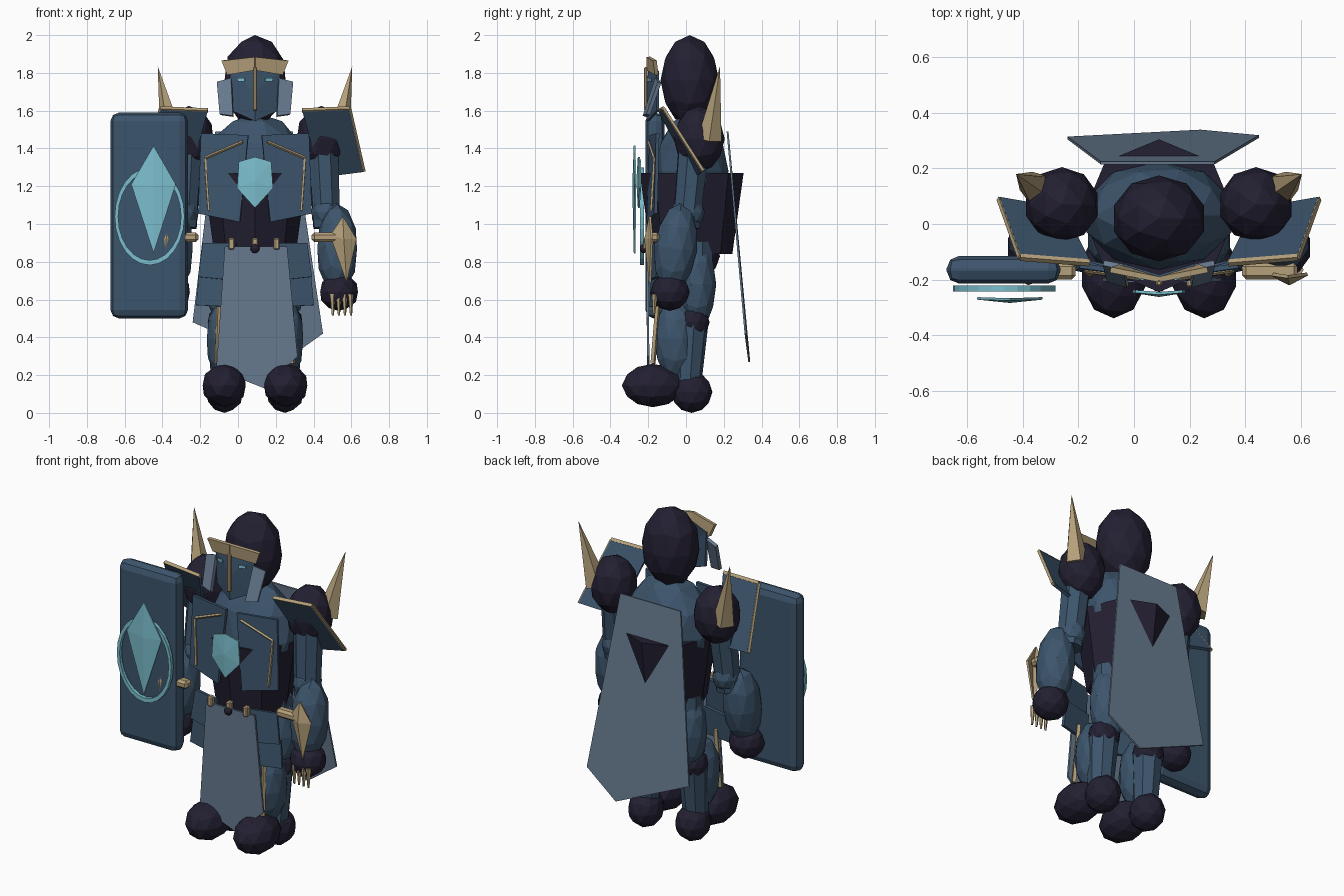
import bpy, bmesh, math
from mathutils import Vector, Matrix

if "Cube" in bpy.data.objects:
    bpy.data.objects.remove(bpy.data.objects["Cube"])

CX = 0.09  # body centre line


def material(name, rgb):
    m = bpy.data.materials.new(name)
    m.diffuse_color = (*rgb, 1)
    m.use_nodes = True
    m.node_tree.nodes["Principled BSDF"].inputs["Base Color"].default_value = m.diffuse_color
    return m


DARK = material("dark_cloth", (0.017, 0.014, 0.032))
BLUE = material("blue_steel", (0.046, 0.090, 0.150))
GREY = material("slate_cloth", (0.135, 0.195, 0.275))
GOLD = material("pale_gold", (0.46, 0.35, 0.195))
CYAN = material("cyan_glow", (0.20, 0.52, 0.62))


def finish(name, bm, mat):
    bmesh.ops.recalc_face_normals(bm, faces=bm.faces)
    me = bpy.data.meshes.new(name)
    bm.to_mesh(me)
    bm.free()
    me.materials.append(mat)
    ob = bpy.data.objects.new(name, me)
    bpy.context.collection.objects.link(ob)
    return ob


def blob(name, c, r, mat, tilt=0):
    """Faceted ellipsoid, optionally tilted about x."""
    bm = bmesh.new()
    bmesh.ops.create_icosphere(bm, subdivisions=2, radius=1)
    M = Matrix.Translation(c) @ Matrix.Rotation(tilt, 4, 'X') @ Matrix.Diagonal((*r, 1))
    bmesh.ops.transform(bm, matrix=M, verts=bm.verts)
    return finish(name, bm, mat)


def rod(name, a, b, r1, r2, mat, n=8):
    """Tapered n-sided rod from a to b."""
    a, b = Vector(a), Vector(b)
    bm = bmesh.new()
    bmesh.ops.create_cone(bm, cap_ends=True, segments=n, radius1=r1, radius2=r2,
                          depth=(b - a).length)
    q = (b - a).to_track_quat('Z', 'Y').to_matrix().to_4x4()
    bmesh.ops.transform(bm, matrix=Matrix.Translation((a + b) / 2) @ q, verts=bm.verts)
    bmesh.ops.remove_doubles(bm, verts=bm.verts, dist=1e-5)
    return finish(name, bm, mat)


def box(name, c, size, mat, bevel=0, segments=1):
    bm = bmesh.new()
    bmesh.ops.create_cube(bm, size=1)
    bmesh.ops.transform(bm, matrix=Matrix.Translation(c) @ Matrix.Diagonal((*size, 1)),
                        verts=bm.verts)
    if bevel:
        bmesh.ops.bevel(bm, geom=bm.edges[:], offset=bevel, segments=segments,
                        profile=0.5, affect='EDGES')
    return finish(name, bm, mat)


def plate(name, pts, mat, thick=0.012, peak=None):
    """Thin plate from an outline; a peak point folds it into a facet fan."""
    bm = bmesh.new()
    vs = [bm.verts.new(p) for p in pts]
    if peak:
        c = bm.verts.new(peak)
        for i, v in enumerate(vs):
            bm.faces.new((v, vs[(i + 1) % len(vs)], c))
    else:
        bm.faces.new(vs)
    ob = finish(name, bm, mat)
    mod = ob.modifiers.new("thickness", 'SOLIDIFY')
    mod.thickness, mod.offset = thick, 0
    return ob


# Torso: inverted eight-sided waist with a ridge front and back
bm = bmesh.new()
bmesh.ops.create_cone(bm, cap_ends=True, segments=8, radius1=0.215, radius2=0.275, depth=0.43)
bmesh.ops.translate(bm, vec=(CX, 0.03, 1.055), verts=bm.verts)
finish("waist", bm, DARK)
blob("upper_torso", (CX, 0.03, 1.28), (0.275, 0.195, 0.31), BLUE)
blob("pelvis", (CX, 0.04, 0.83), (0.2, 0.14, 0.13), DARK)

# Head and helmet
blob("head", (CX, 0.02, 1.76), (0.17, 0.155, 0.24), DARK)
plate("face_mask", [(CX - .13, -.15, 1.81), (CX, -.19, 1.83), (CX + .13, -.15, 1.81),
                    (CX + .12, -.15, 1.60), (CX, -.20, 1.545), (CX - .12, -.15, 1.60)],
      BLUE, 0.015, (CX, -.205, 1.70))
for s, n in ((-1, "left"), (1, "right")):
    plate("brow_band_" + n, [(CX, -.20, 1.885), (CX + s * .175, -.165, 1.865),
                             (CX + s * .145, -.155, 1.79), (CX, -.20, 1.815)], GOLD, 0.02)
    plate("cheek_guard_" + n, [(CX + s * .125, -.155, 1.77), (CX + s * .20, -.14, 1.75),
                               (CX + s * .185, -.20, 1.58), (CX + s * .115, -.22, 1.57)],
          GREY, 0.02)
    plate("eye_" + n, [(CX + s * .055, -.2, 1.772), (CX + s * .095, -.187, 1.772),
                       (CX + s * .09, -.188, 1.755), (CX + s * .055, -.202, 1.755)], CYAN, 0.009)
box("nose_bar", (CX, -.213, 1.715), (.022, .02, .23), GOLD, .005)

# Chest gem
plate("chest_gem", [(CX - .085, -.243, 1.33), (CX, -.25, 1.355), (CX + .085, -.243, 1.33),
                    (CX + .095, -.243, 1.19), (CX, -.25, 1.085), (CX - .095, -.243, 1.19)],
      CYAN, 0.01, (CX, -.258, 1.23))

# Front cloth, cape and belt
plate("front_cloth", [(CX - .16, -.205, .88), (CX + .17, -.205, .88), (CX + .225, -.2, .30),
                      (CX + .05, -.205, .13), (CX - .205, -.2, .23)], GREY)
plate("cape", [(-.12, .22, 1.49), (.29, .22, 1.49), (.45, .315, .42),
               (.24, .335, .27), (-.24, .31, .48)], GREY, 0.01)
for i, x in enumerate((-.125, 0, .115)):
    box(f"belt_clip_{i}", (CX + x, -.21, .895), (.032, .035, .06), GOLD, .006)
blob("belt_knob", (CX, -.225, .87), (.025, .02, .025), DARK)

for s, side in ((-1, "left"), (1, "right")):
    def P(x, y, z):
        return (CX + s * x, y, z)

    # Chest plates with gold trim
    plate("chest_plate_" + side, [P(.035, -.185, 1.47), P(.285, -.15, 1.48), P(.30, -.16, 1.055),
                                  P(.08, -.20, 1.01)], BLUE, 0.018)
    rod("chest_trim_top_" + side, P(.065, -.197, 1.435), P(.265, -.168, 1.35), .008, .008, GOLD, 4)
    rod("chest_trim_side_" + side, P(.265, -.168, 1.35), P(.245, -.185, 1.07), .008, .008, GOLD, 4)

    # Hip plates
    plate("hip_plate_upper_" + side, [P(.10, -.185, .90), P(.275, -.14, .90), P(.30, -.15, .72),
                                      P(.10, -.195, .70)], BLUE, 0.018)
    plate("hip_plate_lower_" + side, [P(.10, -.175, .73), P(.295, -.13, .73), P(.31, -.14, .57),
                                      P(.10, -.185, .56)], BLUE, 0.018)

    # Shoulder: ball, slanted plate, gold rim and spike
    blob("shoulder_" + side, P(.35, .07, 1.45), (.135, .135, .175), DARK)
    a, b = P(.25, -.14, 1.60), P(.50, -.12, 1.61)
    c, d = P(.575, .09, 1.28), P(.345, .05, 1.25)
    plate("shoulder_plate_" + side, [a, b, c, d], BLUE, 0.018)
    rod("shoulder_rim_top_" + side, a, b, .013, .013, GOLD, 4)
    rod("shoulder_rim_side_" + side, b, c, .011, .011, GOLD, 4)
    rod("shoulder_spike_" + side, P(.435, .125, 1.45), P(.515, .18, 1.835), .068, 0, GOLD, 5)

    # Arm
    rod("upper_arm_" + side, P(.36, .04, 1.40), P(.38, 0, .98), .085, .075, BLUE)
    blob("elbow_" + side, P(.375, .01, 1.06), (.08, .09, .09), BLUE)
    blob("forearm_" + side, P(.435, -.055, .87), (.11, .115, .24), BLUE, -.12)
    blob("hand_" + side, P(.445, -.085, .64), (.105, .105, .1), DARK)
    plate("forearm_guard_" + side, [P(.465, -.19, 1.04), P(.535, -.18, .92), P(.485, -.19, .69),
                                    P(.40, -.18, .94)], GOLD, 0.012, P(.47, -.215, .92))
    box("wrist_bar_" + side, P(.40, -.17, .93), (.20, .06, .05), GOLD, .014)
    for i in range(4):
        x = .41 + i * .032
        rod(f"claw_{side}_{i}", P(x, -.165, .63), P(x + .002, -.17, .515), .016, .006, GOLD, 5)

    # Leg
    rod("hip_" + side, P(.125, .05, .90), P(.15, .06, .60), .10, .085, BLUE)
    blob("thigh_" + side, P(.145, .06, .68), (.115, .1, .24), BLUE)
    blob("knee_" + side, P(.16, .04, .48), (.095, .085, .09), DARK)
    blob("shin_" + side, P(.16, -.055, .39), (.1, .115, .22), BLUE)
    rod("calf_" + side, P(.16, .03, .48), P(.163, .01, .14), .09, .07, BLUE)
    rod("shin_crest_" + side, P(.19, -.145, .62), P(.20, -.175, .26), .014, .014, GOLD, 4)
    blob("heel_" + side, P(.16, .03, .11), (.1, .11, .11), DARK)
    blob("toe_" + side, P(.163, -.175, .145), (.12, .165, .115), DARK)

# Shield with ring and diamond
box("shield", (-.47, -.165, 1.045), (.41, .10, 1.09), BLUE, .045, 2)
bm = bmesh.new()
N = 24
section = ((1, -.222), (1, -.243), (.9, -.243), (.9, -.222))
rings = [[bm.verts.new((-.468 + .185 * k * math.cos(t), y, 1.04 + .258 * k * math.sin(t)))
          for k, y in section] for t in (2 * math.pi * i / N for i in range(N))]
for i in range(N):
    r, q = rings[i], rings[(i + 1) % N]
    for j in range(4):
        bm.faces.new((r[j], r[(j + 1) % 4], q[(j + 1) % 4], q[j]))
finish("shield_ring", bm, CYAN)
plate("shield_diamond", [(-.447, -.272, 1.415), (-.33, -.268, 1.21), (-.447, -.272, .845),
                         (-.565, -.268, 1.21)], CYAN, 0.009, (-.447, -.28, 1.2))
